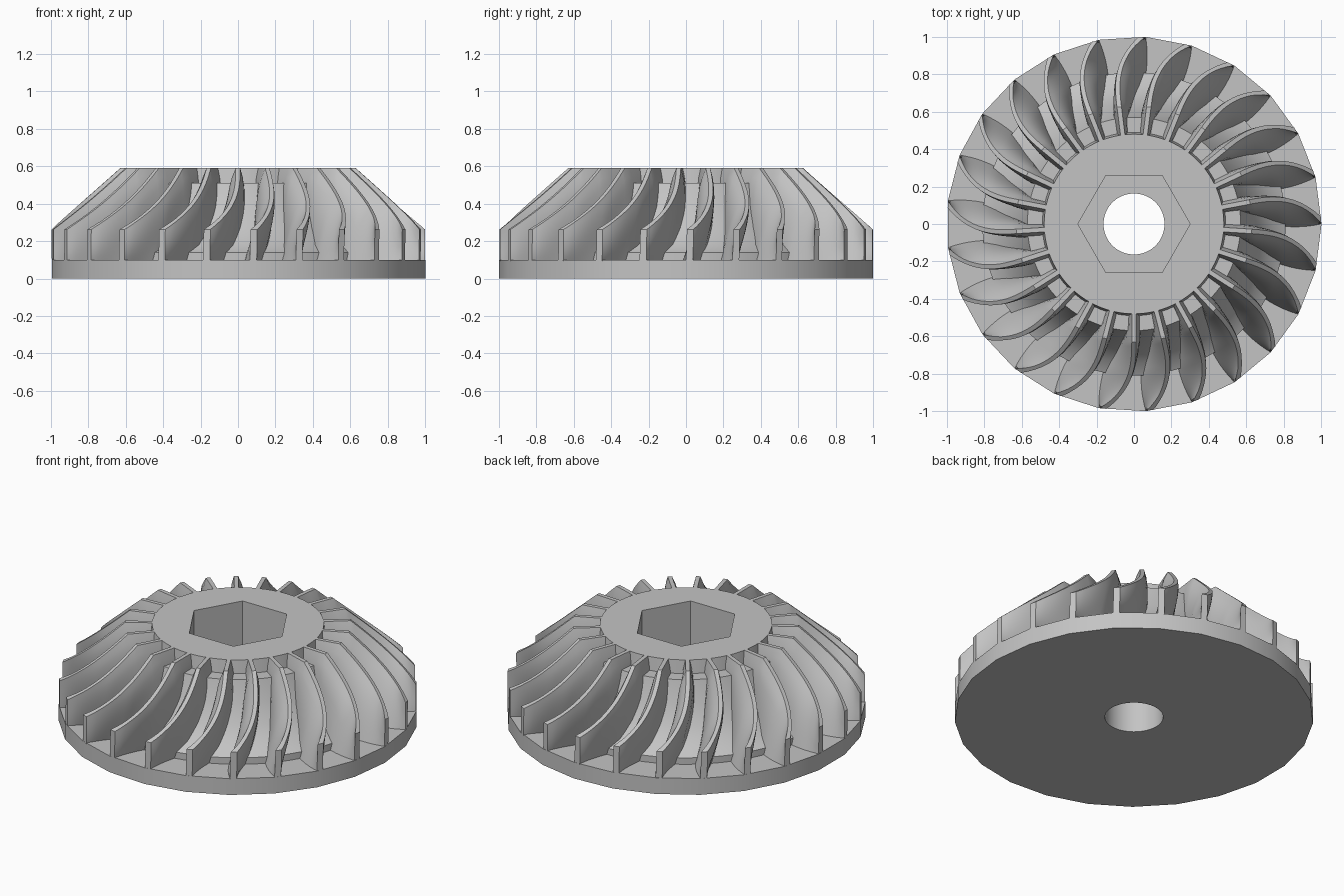
import bpy, bmesh, math

cube = bpy.data.objects.get("Cube")
if cube:
    bpy.data.objects.remove(cube, do_unlink=True)

grey = bpy.data.materials.new("machined grey")
grey.use_nodes = True
colour = (0.55, 0.55, 0.55, 1)
grey.diffuse_color = colour
grey.node_tree.nodes["Principled BSDF"].inputs["Base Color"].default_value = colour

BLADES = 25
STEP = 2 * math.pi / BLADES
RIM = 1.002
HUB_TOP = 0.59


def finish(name, bm):
    bmesh.ops.recalc_face_normals(bm, faces=bm.faces[:])
    mesh = bpy.data.meshes.new(name)
    bm.to_mesh(mesh)
    bm.free()
    mesh.materials.append(grey)
    obj = bpy.data.objects.new(name, mesh)
    bpy.context.collection.objects.link(obj)
    return obj


def select(obj):
    bpy.ops.object.select_all(action='DESELECT')
    obj.select_set(True)
    bpy.context.view_layer.objects.active = obj


def smooth(obj, degrees):
    select(obj)
    bpy.ops.object.shade_smooth_by_angle(angle=math.radians(degrees))


def turned(name, profile, sides):
    """Solid of revolution from (radius, height) points, capped at both ends."""
    bm = bmesh.new()
    rings = []
    for r, z in profile:
        angles = [2 * math.pi * i / sides for i in range(sides)]
        rings.append([bm.verts.new((r * math.cos(a), r * math.sin(a), z)) for a in angles])
    for low, high in zip(rings, rings[1:]):
        for i in range(sides):
            j = (i + 1) % sides
            bm.faces.new((low[i], low[j], high[j], high[i]))
    bm.faces.new(rings[0])
    bm.faces.new(rings[-1])
    return finish(name, bm)


def cut(obj, cutter):
    mod = obj.modifiers.new("cut", 'BOOLEAN')
    mod.operation = 'DIFFERENCE'
    mod.solver = 'EXACT'
    mod.object = cutter
    select(obj)
    bpy.ops.object.modifier_apply(modifier=mod.name)


# Faceted base disc and smooth stepped hub
disc = turned("base_disc", [(RIM, 0), (RIM, 0.1)], BLADES)
hub = turned("hub", [(0.81, 0.1), (0.81, 0.14), (0.74, 0.18), (0.67, 0.27), (0.61, 0.38),
                     (0.57, 0.51), (0.49, 0.51), (0.48, HUB_TOP)], 100)

# Shaft bore and hexagonal nut pocket
bore = turned("bore_cutter", [(0.163, -0.2), (0.163, 0.8)], 64)
pocket = turned("pocket_cutter", [(0.3, 0.22), (0.3, 0.8)], 6)
cut(disc, bore)
cut(hub, bore)
cut(hub, pocket)
for cutter in (bore, pocket):
    bpy.data.objects.remove(cutter, do_unlink=True)
smooth(disc, 20)
smooth(hub, 25)

# Twisted blades: thin swept crest, wide flared root, both radial near the hub
KNEE = 0.63
SWEEP = math.radians(9.7)
FLOOR = 0.095


def inward(r):
    """0 at the rim, 1 from the knee inward."""
    return min(1, max(0, (RIM - r) / (RIM - KNEE)))


def crest_height(r):
    return 0.26 + inward(r) * (HUB_TOP - 0.26)


def blade_angle(r, t):
    crest = SWEEP * (1 - (1 - inward(r)) ** 2.5)
    u = min(1, (RIM - r) / 0.45)
    root = SWEEP * u * u - math.radians(3) * u * (1 - u)
    return root + (crest - root) * t


def half_width(r, t):
    s = inward(r)
    crest = 0.018 - 0.006 * min(1, s * 6)
    root = 0.018 + (0.075 * min(r, KNEE) - 0.018) * min(1, s * 1.8)
    return root + (crest - root) * t ** (2 + 4 * s)


def add_blade(bm, start):
    rows = 11
    radii = [0.46, 0.52, 0.58] + [KNEE + (0.999 - KNEE) * i / 16 for i in range(17)]
    sections = []
    for r in radii:
        loop = []
        for side in (-1, 1):
            order = range(rows) if side < 0 else reversed(range(rows))
            for k in order:
                t = k / (rows - 1)
                z = FLOOR + (crest_height(r) - FLOOR) * t
                half = half_width(r, t) * side
                a = start + blade_angle(r, t)
                loop.append(bm.verts.new((r * math.cos(a) - half * math.sin(a),
                                          r * math.sin(a) + half * math.cos(a), z)))
        sections.append(loop)
    count = 2 * rows
    for inner, outer in zip(sections, sections[1:]):
        for i in range(count):
            j = (i + 1) % count
            bm.faces.new((inner[i], inner[j], outer[j], outer[i]))
    for loop in (sections[0], sections[-1]):
        for k in range(rows - 1):
            bm.faces.new((loop[k], loop[k + 1], loop[count - 2 - k], loop[count - 1 - k]))


bm = bmesh.new()
for n in range(BLADES):
    add_blade(bm, n * STEP + math.radians(1.1))
blades = finish("blades", bm)
smooth(blades, 40)
